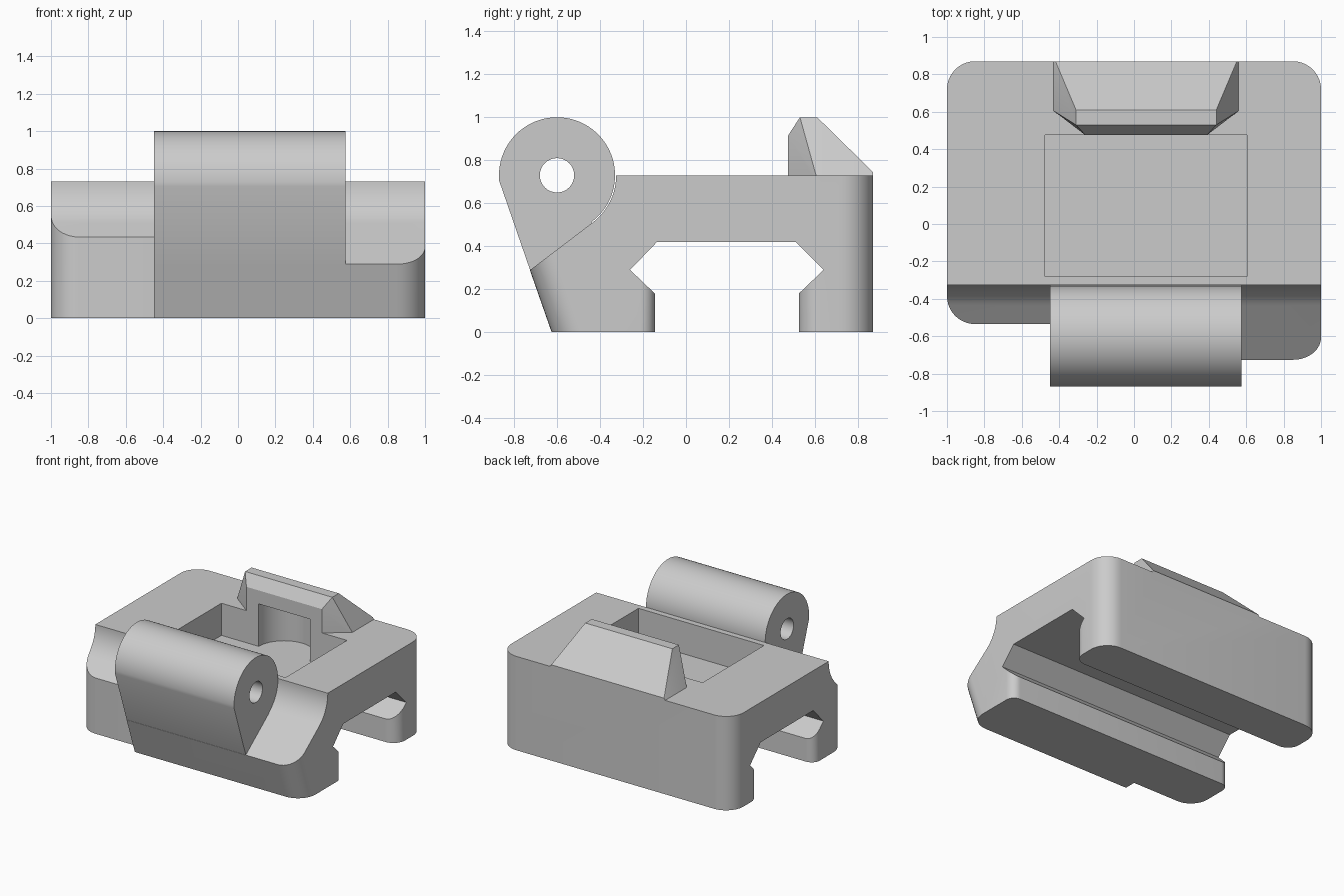
import bpy, bmesh, math

if "Cube" in bpy.data.objects:
    bpy.data.objects.remove(bpy.data.objects["Cube"])

grey = bpy.data.materials.new("plain_grey")
grey.diffuse_color = (0.6, 0.6, 0.6, 1)
grey.use_nodes = True
grey.node_tree.nodes["Principled BSDF"].inputs["Base Color"].default_value = grey.diffuse_color


def finish(name, bm):
    bm.normal_update()
    bmesh.ops.recalc_face_normals(bm, faces=bm.faces)
    if bm.calc_volume(signed=True) < 0:
        bmesh.ops.reverse_faces(bm, faces=bm.faces)
    me = bpy.data.meshes.new(name)
    bm.to_mesh(me)
    bm.free()
    me.materials.append(grey)
    ob = bpy.data.objects.new(name, me)
    bpy.context.collection.objects.link(ob)
    return ob


def loft(name, low, high):
    """Closed solid between two matching outlines."""
    bm = bmesh.new()
    a = [bm.verts.new(p) for p in low]
    b = [bm.verts.new(p) for p in high]
    n = len(a)
    bm.faces.new(a[::-1])
    bm.faces.new(b)
    for i in range(n):
        j = (i + 1) % n
        bm.faces.new((a[i], a[j], b[j], b[i]))
    return finish(name, bm)


def along_x(name, yz, x0, x1):
    return loft(name, [(x0, y, z) for y, z in yz], [(x1, y, z) for y, z in yz])


def along_z(name, xy, z0, z1):
    return loft(name, [(x, y, z0) for x, y in xy], [(x, y, z1) for x, y in xy])


def arc(cx, cy, r, a0, a1, n):
    pts = []
    for i in range(n + 1):
        a = math.radians(a0 + (a1 - a0) * i / n)
        pts.append((cx + r * math.cos(a), cy + r * math.sin(a)))
    return pts


def boolean(ob, tool, op):
    m = ob.modifiers.new("cut", 'BOOLEAN')
    m.object, m.operation, m.solver = tool, op, 'EXACT'
    bpy.context.view_layer.objects.active = ob
    bpy.ops.object.modifier_apply(modifier=m.name)
    bpy.data.objects.remove(tool)


PIN = (-0.60, 0.73)          # hinge axis in y, z
CX = 0.065                   # middle of hinge, pocket and hook
LEAN = 0.35                  # forward lean of the front face

# Body: side profile with hinge clearance and dovetail channel
profile = [(1, 0), (1, 0.73)] + arc(*PIN, 0.275, 0, -53, 16) + [
    (-1, 0.08), (-1, 0), (-0.145, 0), (-0.145, 0.18), (-0.26, 0.29), (-0.135, 0.42),
    (0.51, 0.42), (0.64, 0.29), (0.525, 0.18), (0.525, 0)]
body = along_x("mount_body", profile, -1.1, 1.1)

# Rounded plan outline, leaning forward on the right part of the front
R = 0.15
back_left = arc(-1 + R, 0.87 - R, R, 90, 180, 10)
front_left = arc(-1 + R, -0.535 + R, R, 180, 270, 10) + [(-0.45, -0.535)]
front_right = [(-0.45, -0.625)] + arc(1 - R, -0.625 + R, R, 270, 360, 10)
back_right = arc(1 - R, 0.87 - R, R, 0, 90, 10)
outline = [(x, y, 0) for x, y in back_left + front_left]
outline += [(x, y, LEAN) for x, y in front_right]
outline += [(x, y, 0) for x, y in back_right]
plan = loft("plan", [(x, y + 0.1 * k, -0.1) for x, y, k in outline],
            [(x, y - k, 1.0) for x, y, k in outline])
boolean(body, plan, 'INTERSECT')

# Rounded ends on the inner corners of both channel legs
for edge, side, r in ((-0.145, -1, 0.07), (0.525, 1, 0.1)):
    for end in (-1, 1):
        c = [(end * (1 - r + r * math.cos(t)), edge + side * (r - r * math.sin(t)))
             for t in (math.pi / 2 * i / 8 for i in range(9))]
        c += [(end * (1 - r), edge - side * 0.02), (end * 1.05, edge - side * 0.02),
              (end * 1.05, edge + side * r)]
        boolean(body, along_z("leg_round", c, -0.1, 0.29), 'DIFFERENCE')

# Hinge barrel blending down into the front face
barrel = arc(*PIN, 0.27, 185.5, -53, 48) + [(-0.5, 0.3), (-0.5, 0), (-0.625, 0)]
boolean(body, along_x("barrel", barrel, -0.45, 0.575), 'UNION')
boolean(body, along_x("pin_hole", arc(*PIN, 0.08, 0, 348.75, 31), -0.6, 0.7), 'DIFFERENCE')

# Hook on the back edge
bm = bmesh.new()
for s in (-1, 1):
    pts = [(0.325, 0.475, 0.915), (0.375, 0.53, 1.0), (0.375, 0.61, 1.0), (0.485, 0.87, 0.745)]
    for z in (0.70, 0.73):
        pts += [(0.325, 0.475, z), (0.495, 0.605, z), (0.495, 0.87, z)]
    for x, y, z in pts:
        bm.verts.new((CX + s * x, y, z))
bmesh.ops.convex_hull(bm, input=bm.verts)
bmesh.ops.delete(bm, geom=[v for v in bm.verts if not v.link_faces], context='VERTS')
boolean(body, finish("hook", bm), 'UNION')

# Top pocket and the round slot behind it
pocket = [(CX - 0.54, -0.28), (CX + 0.54, -0.28), (CX + 0.54, 0.475), (CX - 0.54, 0.475)]
boolean(body, along_z("pocket", pocket, 0.48, 0.95), 'DIFFERENCE')
slot = arc(CX, 0.475, 0.22, 0, 180, 20) + [(CX - 0.22, 0.40), (CX + 0.22, 0.40)]
boolean(body, along_z("slot", slot, 0.48, 0.81), 'DIFFERENCE')

# Smooth curves, crisp edges
body.select_set(True)
bpy.context.view_layer.objects.active = body
bpy.ops.object.shade_smooth_by_angle(angle=math.radians(25))
